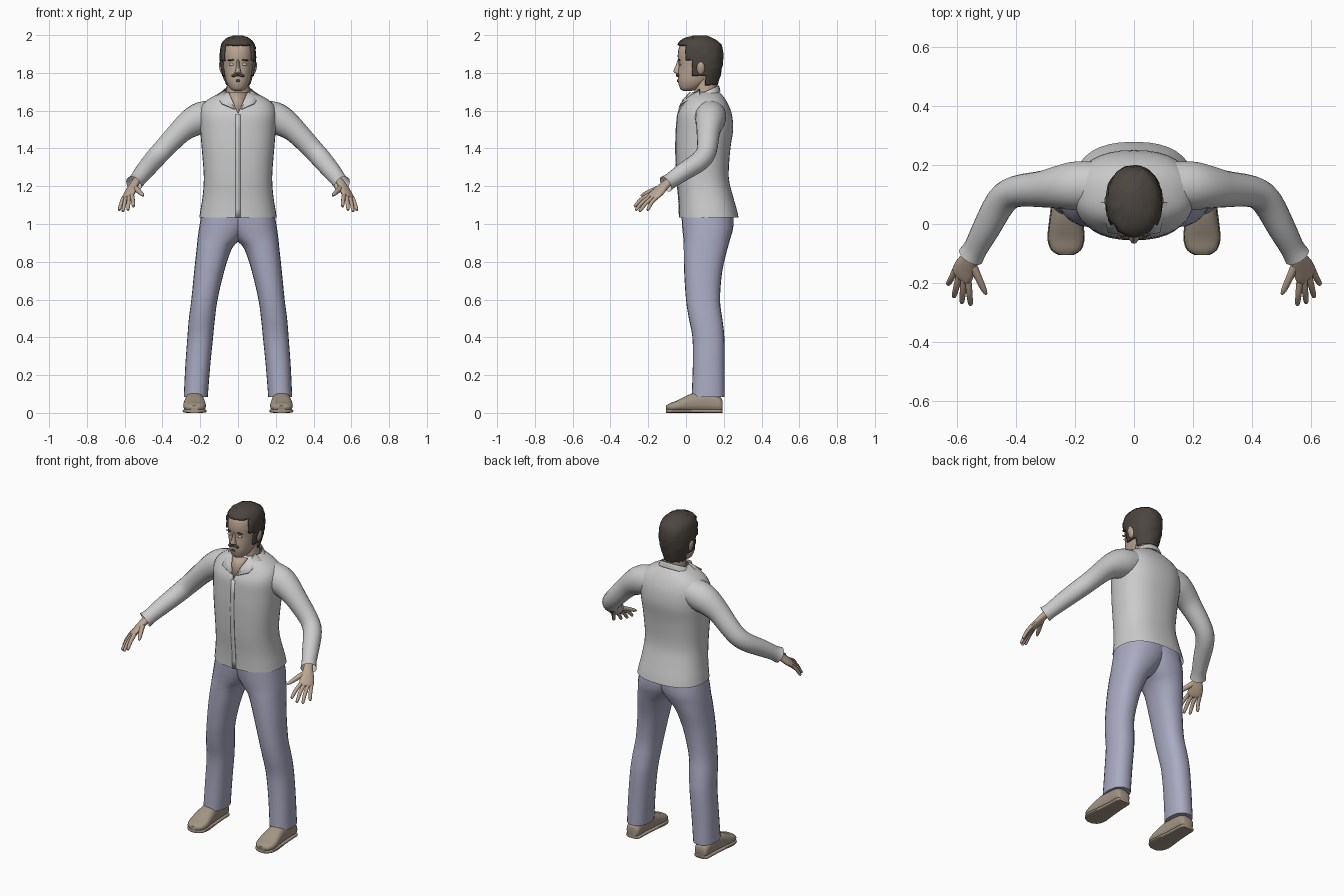
import bpy, bmesh, random
from math import cos, sin, pi, radians
from mathutils import Vector, Matrix

if "Cube" in bpy.data.objects:
    bpy.data.objects.remove(bpy.data.objects["Cube"])

random.seed(3)
SKIN, TROUSER = (0.5, 0.38, 0.29, 1), (0.40, 0.40, 0.54, 1)
LEATHER, HAIR, EYE = (0.36, 0.30, 0.23, 1), (0.07, 0.06, 0.05, 1), (0.7, 0.7, 0.7, 1)
mats = {}


def finish(bm, name, color=None, mirror=False, thick=0):
    bmesh.ops.recalc_face_normals(bm, faces=bm.faces)
    me = bpy.data.meshes.new(name)
    bm.to_mesh(me)
    bm.free()
    ob = bpy.data.objects.new(name, me)
    bpy.context.collection.objects.link(ob)
    if color:
        if color not in mats:
            mats[color] = bpy.data.materials.new("colour_%d" % len(mats))
            mats[color].diffuse_color = color
        me.materials.append(mats[color])
    if thick:
        m = ob.modifiers.new("thickness", 'SOLIDIFY')
        m.thickness = thick
    if mirror:
        m = ob.modifiers.new("mirror", 'MIRROR')
        m.use_mirror_merge = False
    return ob


def smooth_sections(secs, sub):
    """Catmull-Rom through (x, y, z, radius a, radius b)."""
    s = [Vector(q) for q in secs]
    out = []
    for i in range(len(s) - 1):
        p0, p1, p2, p3 = s[max(i - 1, 0)], s[i], s[i + 1], s[min(i + 2, len(s) - 1)]
        for k in range(sub):
            t = k / sub
            out.append(0.5 * (2 * p1 + (p2 - p0) * t + (2 * p0 - 5 * p1 + 4 * p2 - p3) * t * t
                              + (3 * p1 - p0 - 3 * p2 + p3) * t ** 3))
    return out + [s[-1]]


def loft_mesh(secs, axis=None, ref=(1, 0, 0), n=24, p=2.0, sub=3, caps=True):
    s = smooth_sections(secs, sub)
    bm, rings = bmesh.new(), []
    se = lambda v: (1 if v >= 0 else -1) * abs(v) ** (2 / p)
    for i, q in enumerate(s):
        c = Vector(q[:3])
        t = Vector(axis) if axis else Vector(s[min(i + 1, len(s) - 1)][:3]) - Vector(s[max(i - 1, 0)][:3])
        t.normalize()
        A = Vector(ref)
        A = (A - t * A.dot(t)).normalized()
        B = t.cross(A)
        rings.append([bm.verts.new(c + A * q[3] * se(cos(2 * pi * j / n)) + B * q[4] * se(sin(2 * pi * j / n)))
                      for j in range(n)])
    for r0, r1 in zip(rings, rings[1:]):
        for j in range(n):
            bm.faces.new((r0[j], r0[(j + 1) % n], r1[(j + 1) % n], r1[j]))
    if caps:
        bm.faces.new(rings[0][::-1])
        bm.faces.new(rings[-1])
    return bm


def loft(name, secs, color=None, mirror=False, thick=0, **kw):
    return finish(loft_mesh(secs, **kw), name, color, mirror, thick)


def slices(rows):
    """Rows of (z, y front, y back, x min, x max) to horizontal sections."""
    return [((x0 + x1) / 2, (y0 + y1) / 2, z, (x1 - x0) / 2, (y1 - y0) / 2) for z, y0, y1, x0, x1 in rows]


def body(rows):
    return slices([(z, y0, y1, -w, w) for z, y0, y1, w in rows])


def blob(name, loc, size, color, mirror=True, rot=0):
    bm = bmesh.new()
    bmesh.ops.create_uvsphere(bm, u_segments=14, v_segments=10, radius=1)
    bm.transform(Matrix.Translation(loc) @ Matrix.Rotation(rot, 4, 'Y') @ Matrix.Diagonal((*size, 1)))
    return finish(bm, name, color, mirror)


def plate(name, pts, color=None, mirror=False, thick=0.006):
    bm = bmesh.new()
    bm.faces.new([bm.verts.new(q) for q in pts])
    return finish(bm, name, color, mirror, thick)


Z = (0, 0, 1)

# Shirt body, open at the hem
shirt = [(1.035, -.035, .278, .205), (1.08, -.036, .268, .198), (1.15, -.04, .248, .187),
         (1.25, -.05, .226, .181), (1.4, -.055, .235, .192), (1.5, -.052, .25, .2),
         (1.58, -.045, .243, .203), (1.63, -.02, .225, .19), (1.665, 0, .205, .15),
         (1.69, .025, .185, .10), (1.70, .04, .175, .07)]
loft("shirt_body", body(shirt), axis=Z, n=36, p=2.4, caps=False)

# Front placket strip
bm = bmesh.new()
rows = [[bm.verts.new((x, y0 - .003, z)) for x in (-.012, .012)] for z, y0, _, _ in shirt[:7]]
for a, b in zip(rows, rows[1:]):
    bm.faces.new((a[0], a[1], b[1], b[0]))
finish(bm, "shirt_placket", thick=.003)

# Sleeves
loft("sleeve", [(.10, .13, 1.585, .08, .075), (.19, .13, 1.563, .083, .085), (.25, .125, 1.533, .074, .076),
                (.31, .118, 1.485, .062, .062), (.40, .11, 1.39, .053, .055), (.45, .075, 1.335, .052, .053),
                (.50, -.015, 1.275, .047, .048), (.535, -.08, 1.23, .041, .042),
                (.552, -.108, 1.211, .045, .046)],
     ref=(.6, 1, 0), n=20, mirror=True, caps=False)

# Collar band, collar wings and open neckline
loft("collar_band", [(0, .10, 1.665, .105, .09), (0, .105, 1.69, .088, .08), (0, .11, 1.705, .077, .07)],
     axis=(0, -.45, 1), n=28, caps=False, thick=.005)
plate("collar_wing", [(.068, .07, 1.715), (.018, -.04, 1.61), (.088, -.03, 1.64), (.112, .07, 1.685)], mirror=True)
plate("neckline", [(0, -.046, 1.585), (.03, -.02, 1.655), (.05, .02, 1.70), (-.05, .02, 1.70), (-.03, -.02, 1.655)],
      SKIN)

# Trousers: each leg runs up past the crotch and overlaps its mirror image
loft("trouser_leg", slices([(.085, .03, .205, .16, .287), (.25, .036, .204, .147, .279), (.40, .034, .203, .132, .268),
                            (.50, .015, .192, .122, .26), (.60, .0, .18, .108, .247), (.75, -.01, .192, .073, .232),
                            (.87, -.012, .22, .032, .219), (.92, -.014, .234, -.015, .214),
                            (.98, -.02, .25, -.06, .206), (1.06, -.025, .25, -.10, .192)]),
     TROUSER, mirror=True, axis=Z, n=24, p=2.3)

# Shoes and soles, from heel to toe
shoe = [(.194, .035, .03, .025), (.18, .045, .042, .04), (.12, .058, .045, .054), (.05, .056, .05, .052),
        (.0, .048, .056, .042), (-.05, .036, .06, .028), (-.088, .03, .048, .02), (-.105, .028, .022, .01)]
loft("shoe", [(.23, y, z, a, b) for y, z, a, b in shoe], LEATHER, mirror=True, axis=(0, -1, 0), p=2.5)
loft("sole", [(.23, y, .01, a + .003, .01) for y, z, a, b in shoe], LEATHER, mirror=True, axis=(0, -1, 0), p=4)

# Palm, fingers and thumb
spread = Vector((.7, .65, -.2)).normalized()
knuckle = Vector((.583, -.175, 1.147))
loft("palm", [(.535, -.08, 1.23, .025, .02), (.552, -.112, 1.205, .028, .02), (.57, -.145, 1.172, .039, .019),
              (.583, -.175, 1.147, .041, .015), (.588, -.184, 1.139, .034, .009)],
     SKIN, mirror=True, ref=spread, n=16)
tips = [(.553, -.275, 1.092), (.583, -.268, 1.073), (.61, -.248, 1.066), (.63, -.205, 1.072)]
for name, off, tip in zip(("index", "middle", "ring", "little"), (-.031, -.011, .011, .03), tips):
    a, b = knuckle + spread * off, Vector(tip)
    m, e = a.lerp(b, .5) + Vector((0, -.003, .006)), a.lerp(b, .93)
    loft(name + "_finger", [(*a, .011, .012), (*m, .0105, .0105), (*e, .0085, .008), (*b, .003, .003)],
         SKIN, mirror=True, ref=spread, n=10)
loft("thumb", [(.553, -.125, 1.195, .017, .015), (.53, -.175, 1.178, .014, .013),
               (.508, -.222, 1.157, .010, .010), (.50, -.238, 1.15, .004, .004)],
     SKIN, mirror=True, ref=spread, n=10)

# Neck and head
loft("neck", body([(1.62, .03, .17, .075), (1.69, .045, .168, .062), (1.78, .04, .165, .058)]), SKIN, axis=Z)
loft("head", body([(1.705, -.015, .03, .02), (1.715, -.03, .065, .04), (1.75, -.042, .12, .061),
                   (1.79, -.043, .155, .071), (1.84, -.039, .18, .08), (1.89, -.044, .185, .083),
                   (1.94, -.035, .17, .078), (1.97, -.005, .14, .06), (1.988, .03, .11, .032)]),
     SKIN, axis=Z, n=28, p=2.15)
loft("nose", body([(1.793, -.045, -.02, .010), (1.80, -.06, -.02, .019), (1.81, -.067, -.02, .015),
                   (1.84, -.054, -.02, .009), (1.87, -.044, -.02, .007)]), SKIN, axis=Z, n=12)
blob("ear", (.087, .078, 1.825), (.012, .022, .035), SKIN, rot=radians(12))
blob("eye", (.034, -.031, 1.845), (.014, .007, .007), EYE)
blob("eyebrow", (.036, -.036, 1.868), (.021, .006, .004), HAIR, rot=radians(5))
blob("moustache", (.015, -.044, 1.788), (.022, .010, .008), HAIR, rot=radians(14))
blob("chin_tuft", (0, -.043, 1.758), (.012, .006, .007), HAIR, mirror=False)

# Hair shell trimmed to the hairline, slightly tousled
bm = loft_mesh(body([(1.735, -.03, .167, .066), (1.77, -.04, .178, .079), (1.81, -.045, .188, .088),
                     (1.85, -.05, .196, .094), (1.90, -.052, .198, .096), (1.95, -.045, .185, .088),
                     (1.98, -.015, .15, .065), (1.998, .04, .11, .025)]), axis=Z, n=40, p=2.15)


def bare(c):
    return not (c.z > 1.945 or (c.y > 0 and c.z > 1.87) or (c.y > .025 and c.z > 1.785) or c.y > .105)


cut = [f for f in bm.faces if bare(f.calc_center_median()) or (len(f.verts) > 4 and f.verts[0].co.z < 1.8)]
bmesh.ops.delete(bm, geom=cut, context='FACES')
for v in bm.verts:
    if v.co.z < 1.99:
        v.co += Vector([random.uniform(-.0025, .0025) for _ in range(3)])
finish(bm, "hair", HAIR, thick=.012)

# Smooth shading with sharp edges kept
for ob in bpy.context.collection.objects:
    ob.select_set(True)
    bpy.context.view_layer.objects.active = ob
bpy.ops.object.shade_smooth_by_angle(angle=radians(45))

for m in bpy.data.materials:
    if m.users and not m.is_grease_pencil:
        m.use_nodes = True
        m.node_tree.nodes["Principled BSDF"].inputs["Base Color"].default_value = m.diffuse_color
